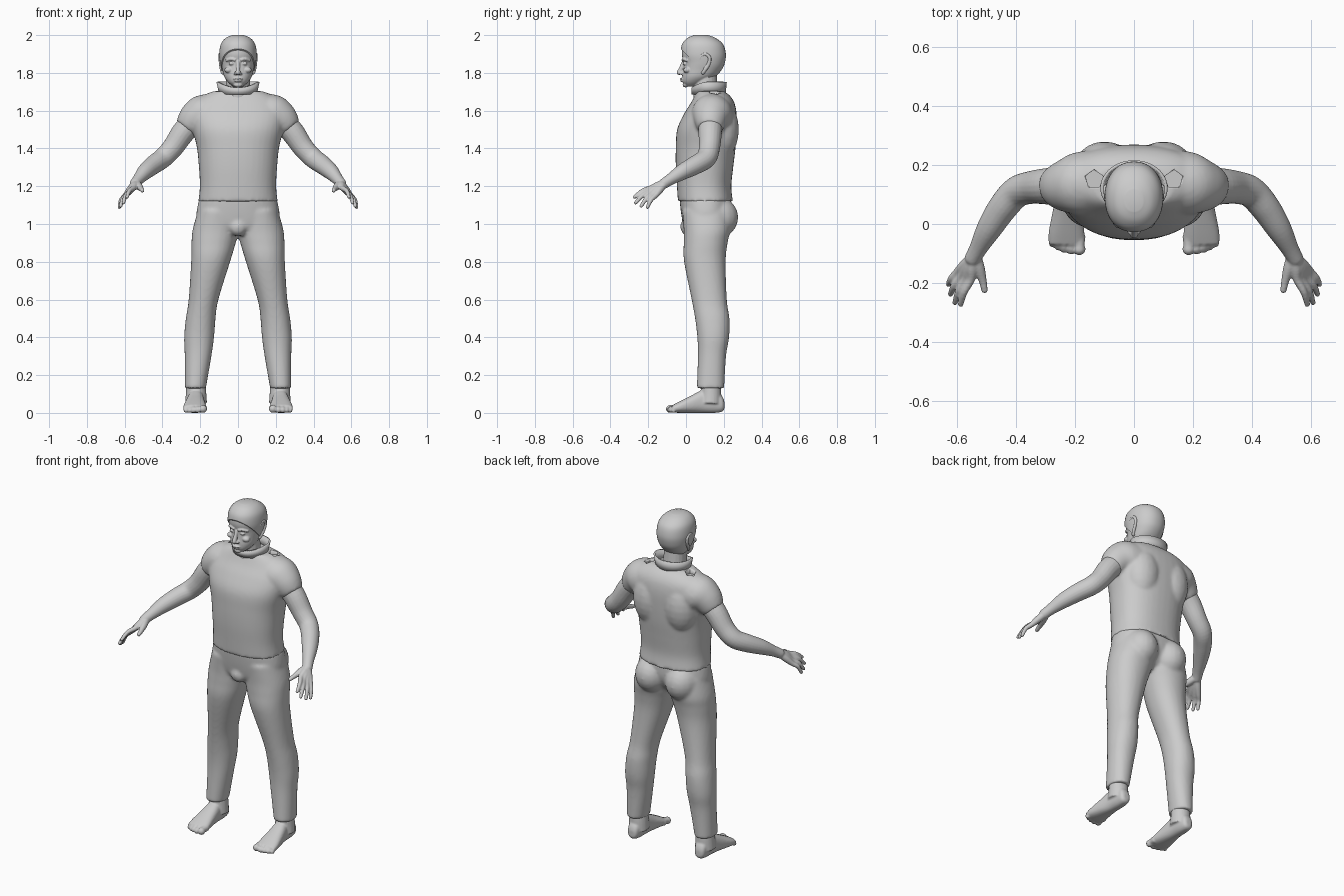
import bpy, bmesh, math
from mathutils import Vector, Matrix

if "Cube" in bpy.data.objects:
    bpy.data.objects.remove(bpy.data.objects["Cube"])


def curve_rows(rows, n=5):
    """Smoothly resample a list of tuples (Catmull-Rom)."""
    out = []
    for i in range(len(rows) - 1):
        p = [rows[max(0, min(len(rows) - 1, i + k))] for k in (-1, 0, 1, 2)]
        for s in range(n):
            t = s / n
            out.append([0.5 * (2 * b + (c - a) * t + (2 * a - 5 * b + 4 * c - d) * t * t
                               + (3 * b - a - 3 * c + d) * t ** 3) for a, b, c, d in zip(*p)])
    return out + [list(rows[-1])]


def skin(bm, rings):
    vs = [[bm.verts.new(p) for p in r] for r in rings]
    n = len(vs[0])
    for a, b in zip(vs, vs[1:]):
        for i in range(n):
            bm.faces.new((a[i], a[(i + 1) % n], b[(i + 1) % n], b[i]))
    bm.faces.new(vs[0])
    bm.faces.new(vs[-1])


def loft(bm, rows, axis='z', n=40, power=2.3):
    """Rows are (position, a0, a1, b0, b1): bounds of a rounded cross-section."""
    rings = []
    for t, a0, a1, b0, b1 in curve_rows(rows):
        ring = []
        for i in range(n):
            c, s = math.cos(2 * math.pi * i / n), math.sin(2 * math.pi * i / n)
            a = (a0 + a1) / 2 + (a1 - a0) / 2 * math.copysign(abs(c) ** (2 / power), c)
            b = (b0 + b1) / 2 + (b1 - b0) / 2 * math.copysign(abs(s) ** (2 / power), s)
            ring.append((a, b, t) if axis == 'z' else (a, t, b))
        rings.append(ring)
    skin(bm, rings)


def ball(bm, c, r):
    r = r if isinstance(r, tuple) else (r, r, r)
    bmesh.ops.create_uvsphere(bm, u_segments=20, v_segments=12, radius=1,
                              matrix=Matrix.Translation(c) @ Matrix.Diagonal((*r, 1)))


def tube(bm, pts, n=20, round_end=True):
    """Points are (x, y, z, radius)."""
    rows = curve_rows(pts)
    rings = []
    for i, (x, y, z, r) in enumerate(rows):
        t = (Vector(rows[min(i + 1, len(rows) - 1)][:3]) - Vector(rows[max(i - 1, 0)][:3])).normalized()
        u = t.cross(Vector((1, 0.3, 0.1))).normalized()
        v = t.cross(u)
        rings.append([Vector((x, y, z)) + r * (u * math.cos(2 * math.pi * k / n) + v * math.sin(2 * math.pi * k / n))
                      for k in range(n)])
    skin(bm, rings)
    if round_end:
        ball(bm, pts[-1][:3], pts[-1][3])


def finish(name, bm, voxel=None, smooth=3, mirror=False):
    bmesh.ops.recalc_face_normals(bm, faces=bm.faces)
    for f in bm.faces:
        f.smooth = True
    me = bpy.data.meshes.new(name)
    bm.to_mesh(me)
    bm.free()
    me.set_sharp_from_angle(angle=math.radians(45))
    ob = bpy.data.objects.new(name, me)
    bpy.context.collection.objects.link(ob)
    if mirror:
        m = ob.modifiers.new("Mirror", 'MIRROR')
        m.use_mirror_merge = False
    if voxel:
        m = ob.modifiers.new("Remesh", 'REMESH')
        m.mode, m.voxel_size, m.use_smooth_shade = 'VOXEL', voxel, True
        m = ob.modifiers.new("Smooth", 'SMOOTH')
        m.factor, m.iterations = 0.5, smooth
    return ob


# Shirt: torso, shoulder blades and short sleeves blended together
bm = bmesh.new()
torso = [(1.12, .21, -.043, .248), (1.2, .202, -.048, .24), (1.3, .207, -.054, .25),
         (1.4, .217, -.054, .262), (1.5, .24, -.047, .268), (1.58, .255, -.012, .268),
         (1.64, .235, .025, .257), (1.68, .185, .045, .232), (1.703, .13, .055, .2)]
loft(bm, [(z, -rx, rx, y0, y1) for z, rx, y0, y1 in torso])
for s in (-1, 1):
    ball(bm, (s * .1, .185, 1.5), (.105, .095, .16))
    tube(bm, [(s * .14, .14, 1.58, .11), (s * .19, .135, 1.575, .108), (s * .228, .13, 1.555, .092),
              (s * .262, .127, 1.52, .074), (s * .277, .125, 1.503, .062)], n=32, round_end=False)
shirt = finish("shirt", bm, .0095, 5)

# Five-sided openings on the shoulders beside the collar
bm = bmesh.new()
for s in (-1, 1):
    bmesh.ops.create_cone(bm, cap_ends=True, segments=5, radius1=.032, radius2=.032, depth=.06,
                          matrix=Matrix.Translation((s * .135, .152, 1.705)))
cutter = finish("shoulder_opening_cutter", bm)
cutter.hide_render = True
cutter.hide_viewport = True
m = shirt.modifiers.new("Openings", 'BOOLEAN')
m.operation, m.object = 'DIFFERENCE', cutter

# Collar: flared band, lower at the throat
bm = bmesh.new()
N = 48
low, high = [], []
for i in range(N):
    c, s = math.cos(2 * math.pi * i / N), math.sin(2 * math.pi * i / N)
    low.append(bm.verts.new((.1 * c, .12 + .09 * s, 1.685)))
    high.append(bm.verts.new((.114 * c, .122 + .094 * s, 1.752 - .03 * max(0, -s) ** 2)))
for i in range(N):
    j = (i + 1) % N
    bm.faces.new((low[i], low[j], high[j], high[i]))
collar = finish("collar", bm)
m = collar.modifiers.new("Solidify", 'SOLIDIFY')
m.thickness = .01

# Trousers: one leg mirrored, with pelvis and seat
bm = bmesh.new()
loft(bm, [(1.07, .0, .212, -.02, .235), (.97, -.005, .24, -.012, .235), (.9, .012, .246, -.012, .22),
          (.8, .042, .248, -.01, .21), (.6, .104, .261, .03, .216), (.5, .119, .276, .048, .23),
          (.4, .127, .285, .06, .228), (.3, .141, .282, .063, .212), (.13, .17, .282, .057, .202)], power=2.15)
loft(bm, [(1.135, -.205, .205, -.035, .238), (1.05, -.22, .22, -.025, .235),
          (.98, -.2, .2, -.01, .2), (.945, -.08, .08, .02, .16)])
ball(bm, (.1, .165, 1.035), (.098, .112, .11))
ball(bm, (0, .015, .985), (.05, .045, .05))
finish("trousers", bm, .0095, 5, True)

# Feet with ankles and toes
bm = bmesh.new()
loft(bm, [(.203, .205, .24, .02, .06), (.19, .192, .255, .006, .09), (.15, .183, .262, 0, .125),
          (.09, .181, .266, 0, .122), (.03, .175, .278, 0, .093), (-.03, .168, .289, 0, .063),
          (-.07, .167, .289, .002, .042)], axis='y', power=2.4)
tube(bm, [(.222, .13, .05, .058), (.222, .132, .11, .054), (.224, .13, .2, .048)], round_end=False)
for x, y, r in ((.185, -.085, .021), (.213, -.088, .0155), (.236, -.084, .0145), (.257, -.076, .0135), (.276, -.066, .0125)):
    tube(bm, [(x, -.04, .026, r), (x, y + .01, .024, r * .85), (x, y, r, r)], n=14)
finish("feet", bm, .0055, 2, True)

# Arms and hands
bm = bmesh.new()
tube(bm, [(.23, .13, 1.55, .064), (.29, .128, 1.485, .062), (.345, .124, 1.405, .056), (.397, .108, 1.35, .053),
          (.445, .055, 1.315, .05), (.49, -.015, 1.278, .043), (.526, -.08, 1.238, .031), (.545, -.115, 1.215, .028)])
fingers = [((.553, -.188, 1.19), (.587, -.272, 1.143)), ((.57, -.188, 1.174), (.606, -.266, 1.113)),
           ((.585, -.178, 1.16), (.621, -.237, 1.095)), ((.597, -.162, 1.15), (.628, -.204, 1.089))]
wrist = Vector((.543, -.112, 1.217))
for base, tip in fingers:
    base, tip = Vector(base), Vector(tip)
    mid = base.lerp(tip, .5) + Vector((.006, -.002, .008))
    start = wrist.lerp(base, .1)
    tube(bm, [(*start, .02), (*wrist.lerp(base, .55), .0195), (*base, .0145), (*mid, .012), (*tip, .0095)], n=14)
tube(bm, [(.538, -.11, 1.215, .021), (.525, -.15, 1.2, .02), (.513, -.19, 1.187, .014), (.506, -.224, 1.177, .011)], n=14)
finish("arms", bm, .0048, 2, True)

# Head: skull, neck and facial features
skull = [(1.728, .026, .0, .06), (1.75, .052, -.017, .1), (1.78, .073, -.02, .15), (1.82, .083, -.016, .185),
         (1.855, .09, -.014, .2), (1.9, .094, -.022, .205), (1.945, .086, -.014, .19),
         (1.978, .06, .015, .15), (1.993, .025, .05, .11)]
bm = bmesh.new()
loft(bm, [(z, -r, r, a, b) for z, r, a, b in skull], power=2.15)
tube(bm, [(0, .115, 1.62, .075), (0, .105, 1.7, .066), (0, .1, 1.8, .062)], round_end=False)
tube(bm, [(0, -.012, 1.862, .009), (0, -.024, 1.83, .011), (0, -.036, 1.802, .013)], n=14)
ball(bm, (0, -.018, 1.768), (.026, .015, .006))
ball(bm, (0, -.016, 1.757), (.022, .014, .006))
ball(bm, (0, -.002, 1.737), (.024, .016, .014))
for s in (-1, 1):
    ball(bm, (s * .013, -.024, 1.797), (.01, .011, .008))
    tube(bm, [(s * .012, -.016, 1.867, .008), (s * .036, -.012, 1.873, .008), (s * .06, .004, 1.866, .007)], n=12)
    ball(bm, (s * .035, -.007, 1.849), (.015, .011, .008))
    ball(bm, (s * .05, .006, 1.815), (.022, .02, .016))
finish("head", bm, .0036, 2)

# Ears
bm = bmesh.new()
tube(bm, [(.084, .085, 1.85, .008), (.09, .075, 1.88, .009), (.094, .1, 1.9, .009), (.095, .125, 1.88, .009),
          (.092, .12, 1.845, .009), (.086, .1, 1.815, .01), (.08, .09, 1.8, .01)], n=14)
ball(bm, (.083, .1, 1.855), (.009, .024, .035))
finish("ears", bm, .004, 2, True)

# Short hair: slightly larger skull cut on a slant from forehead to nape
bm = bmesh.new()
loft(bm, [(z + (.007 if z > 1.9 else 0), -r - .005, r + .005, a - .007, b + .006) for z, r, a, b in skull], n=64, power=2.15)
geom = bm.verts[:] + bm.edges[:] + bm.faces[:]
bmesh.ops.bisect_plane(bm, geom=geom, plane_co=(0, -.03, 1.93), plane_no=(0, 1.03, 1), clear_inner=True)
bmesh.ops.holes_fill(bm, edges=[e for e in bm.edges if e.is_boundary], sides=0)
finish("hair", bm)
